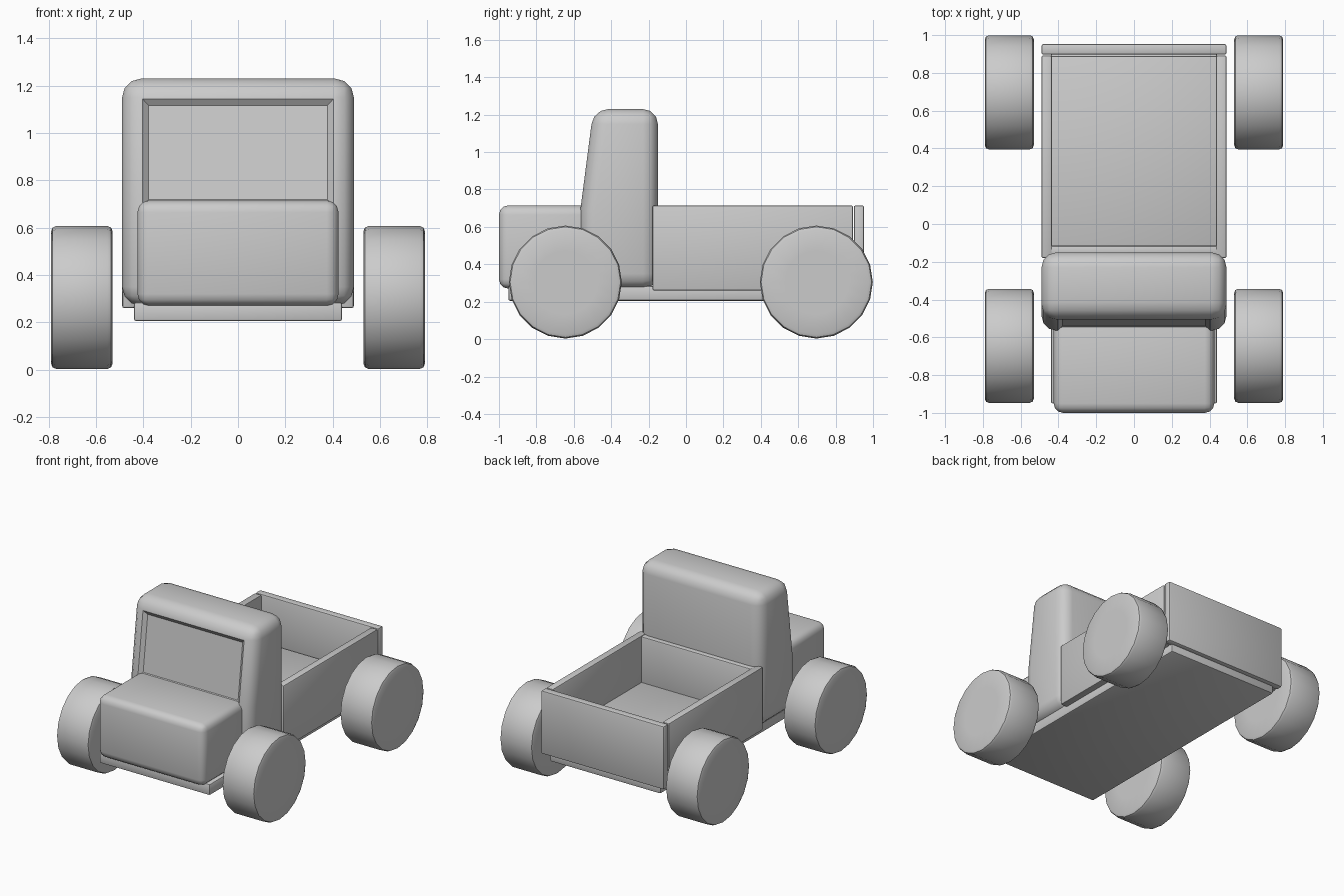
import bpy
import bmesh
import math
from mathutils import Matrix, Vector

cube = bpy.data.objects.get("Cube")
if cube:
    bpy.data.objects.remove(cube, do_unlink=True)

grey = bpy.data.materials.new("plain grey")
grey.use_nodes = True
colour = (0.6, 0.6, 0.6, 1)
grey.diffuse_color = colour
grey.node_tree.nodes["Principled BSDF"].inputs["Base Color"].default_value = colour


def finish(name, bm):
    """Turn a bmesh into a smooth-shaded object with sharp edges kept."""
    bmesh.ops.recalc_face_normals(bm, faces=bm.faces)
    mesh = bpy.data.meshes.new(name)
    bm.to_mesh(mesh)
    bm.free()
    mesh.materials.append(grey)
    obj = bpy.data.objects.new(name, mesh)
    bpy.context.collection.objects.link(obj)
    bpy.ops.object.select_all(action="DESELECT")
    obj.select_set(True)
    bpy.context.view_layer.objects.active = obj
    bpy.ops.object.shade_smooth_by_angle(angle=math.radians(32))
    return obj


def round_edges(bm, width, segments, min_angle=40):
    edges = [e for e in bm.edges if e.calc_face_angle(0) > math.radians(min_angle)]
    bmesh.ops.bevel(bm, geom=edges, offset=width, segments=segments,
                    profile=0.5, affect="EDGES", clamp_overlap=True)


def box(name, low, high, width=0.01, segments=2):
    """Rounded box between two corners."""
    low, high = Vector(low), Vector(high)
    bm = bmesh.new()
    size = Matrix.Diagonal((high - low).to_4d())
    size[3][3] = 1
    bmesh.ops.create_cube(bm, size=1, matrix=Matrix.Translation((low + high) / 2) @ size)
    round_edges(bm, width, segments)
    return finish(name, bm)


def cab():
    """Side profile drawn across the width, with a recessed windscreen."""
    half = 0.49
    profile = [(-0.565, 0.27), (-0.565, 0.69), (-0.495, 1.23), (-0.15, 1.23), (-0.15, 0.27)]
    bm = bmesh.new()
    side = bm.faces.new([bm.verts.new((-half, y, z)) for y, z in profile])
    extruded = bmesh.ops.extrude_face_region(bm, geom=[side])["geom"]
    moved = [v for v in extruded if isinstance(v, bmesh.types.BMVert)]
    bmesh.ops.translate(bm, verts=moved, vec=(2 * half, 0, 0))
    bmesh.ops.recalc_face_normals(bm, faces=bm.faces)
    round_edges(bm, 0.08, 3)
    bm.normal_update()
    slopes = [f for f in bm.faces if f.normal.y < -0.9 and f.calc_center_median().z > 0.75]
    screen = max(slopes, key=lambda f: f.calc_area())
    bmesh.ops.inset_individual(bm, faces=[screen], thickness=0.01)
    bmesh.ops.inset_individual(bm, faces=[screen], thickness=0.035, depth=-0.022)
    return finish("cab", bm)


def wheel(name, x, y):
    """Wide wheel with softened rims and flat caps."""
    bm = bmesh.new()
    place = Matrix.Translation((x, y, 0.305)) @ Matrix.Rotation(math.pi / 2, 4, "Y")
    bmesh.ops.create_cone(bm, cap_ends=True, segments=20, radius1=0.302,
                          radius2=0.302, depth=0.26, matrix=place)
    round_edges(bm, 0.022, 2)
    caps = [f for f in bm.faces if len(f.verts) == 20]
    bmesh.ops.inset_individual(bm, faces=caps, thickness=0.11)
    return finish(name, bm)


# Chassis, bonnet and cab
box("chassis", (-0.44, -0.95, 0.205), (0.44, 0.92, 0.285))
box("bonnet", (-0.425, -1, 0.27), (0.425, -0.5, 0.715), 0.05, 3)
cab()

# Open cargo bed
box("bed_floor", (-0.445, -0.17, 0.265), (0.445, 0.89, 0.38))
box("bed_front_wall", (-0.445, -0.17, 0.265), (0.445, -0.115, 0.71))
box("tailgate", (-0.49, 0.897, 0.26), (0.49, 0.952, 0.715))
for label, s in (("left", 1), ("right", -1)):
    inner, outer = sorted((s * 0.435, s * 0.49))
    box(label + "_bed_wall", (inner, -0.18, 0.26), (outer, 0.893, 0.715))

# Four wheels
for label, s in (("left", 1), ("right", -1)):
    wheel("front_" + label + "_wheel", s * 0.66, -0.645)
    wheel("rear_" + label + "_wheel", s * 0.66, 0.697)
